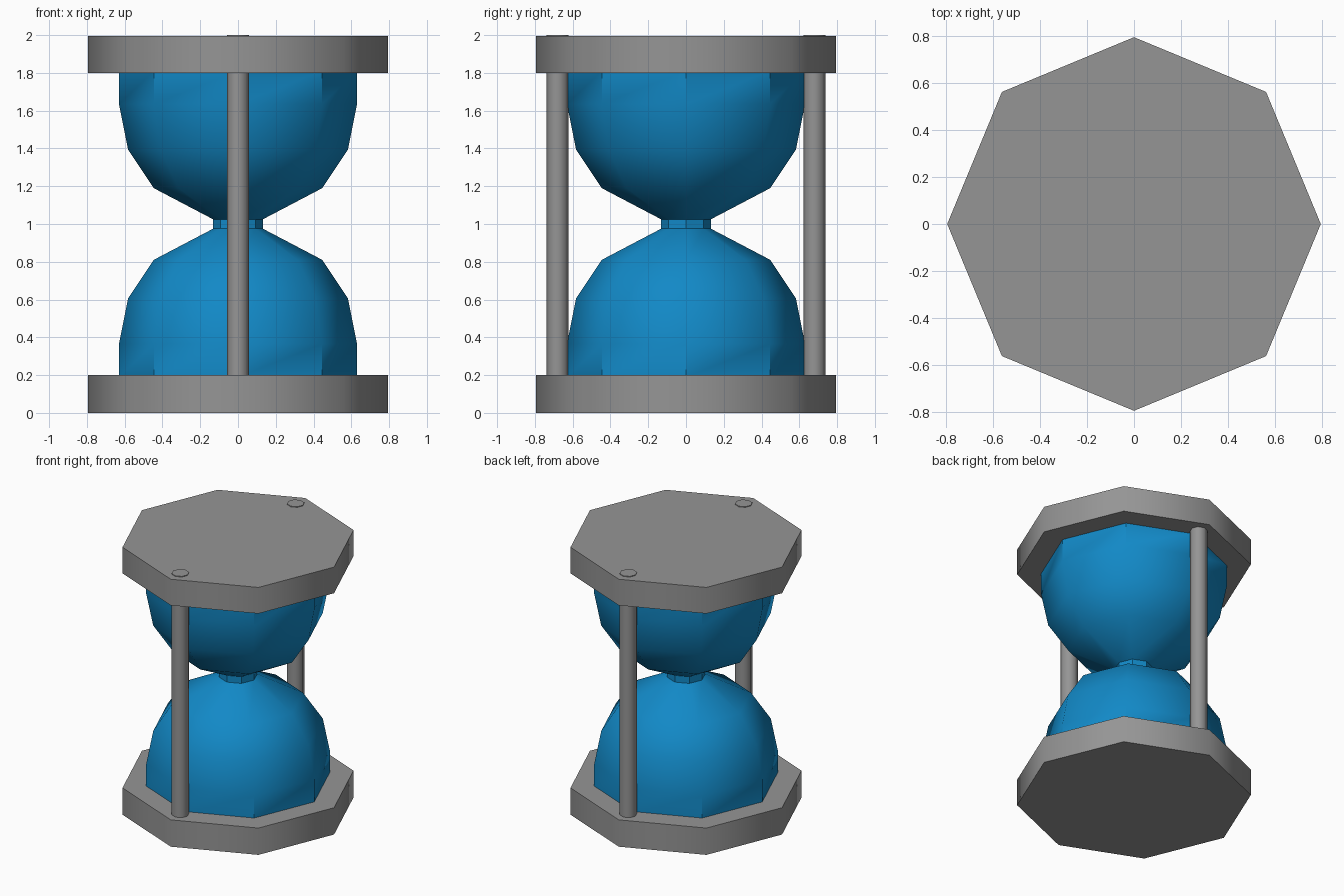
import bpy, bmesh, math

default = bpy.data.objects.get("Cube")
if default:
    bpy.data.objects.remove(default, do_unlink=True)


def material(name, rgb):
    m = bpy.data.materials.new(name)
    m.use_nodes = True
    m.diffuse_color = (*rgb, 1)
    bsdf = m.node_tree.nodes["Principled BSDF"]
    bsdf.inputs["Base Color"].default_value = (*rgb, 1)
    return m


grey = material("grey", (0.3, 0.3, 0.3))
blue = material("blue", (0.006, 0.25, 0.57))


def lathe(name, profile, mat, angle, y=0, sides=8):
    """Closed solid turned around z from (radius, height) points, low to high."""
    bm = bmesh.new()
    rings = []
    for r, z in profile:
        turns = [2 * math.pi * i / sides for i in range(sides)]
        rings.append([bm.verts.new((r * math.cos(a), r * math.sin(a), z)) for a in turns])
    for low, high in zip(rings, rings[1:]):
        for i in range(sides):
            j = (i + 1) % sides
            bm.faces.new((low[i], low[j], high[j], high[i]))
    bm.faces.new(rings[0][::-1])
    bm.faces.new(rings[-1])
    mesh = bpy.data.meshes.new(name)
    bm.to_mesh(mesh)
    bm.free()
    mesh.materials.append(mat)
    ob = bpy.data.objects.new(name, mesh)
    ob.location.y = y
    bpy.context.collection.objects.link(ob)
    bpy.ops.object.select_all(action="DESELECT")
    ob.select_set(True)
    bpy.context.view_layer.objects.active = ob
    bpy.ops.object.shade_smooth_by_angle(angle=math.radians(angle))
    return ob


# Octagonal end plates
lathe("bottom_plate", [(0.793, 0), (0.793, 0.2)], grey, 60)
lathe("top_plate", [(0.793, 1.8), (0.793, 1.995)], grey, 60)

# Glass: lower bulb as a quarter arc, mirrored upward through the neck
R, base = 0.63, 0.365
lower = [(R, 0.19)]
for step in range(3):
    a = step * math.pi / 8
    lower.append((R * math.cos(a), base + R * math.sin(a)))
lower.append((0.132, 0.975))
upper = [(r, 2 - z) for r, z in reversed(lower)]
lathe("glass", lower + upper, blue, 44.6)

# Support rods, their tips just proud of the top plate
for name, y in (("front_rod", -0.68), ("back_rod", 0.68)):
    lathe(name, [(0.059, 0.1), (0.059, 2)], grey, 60, y)
